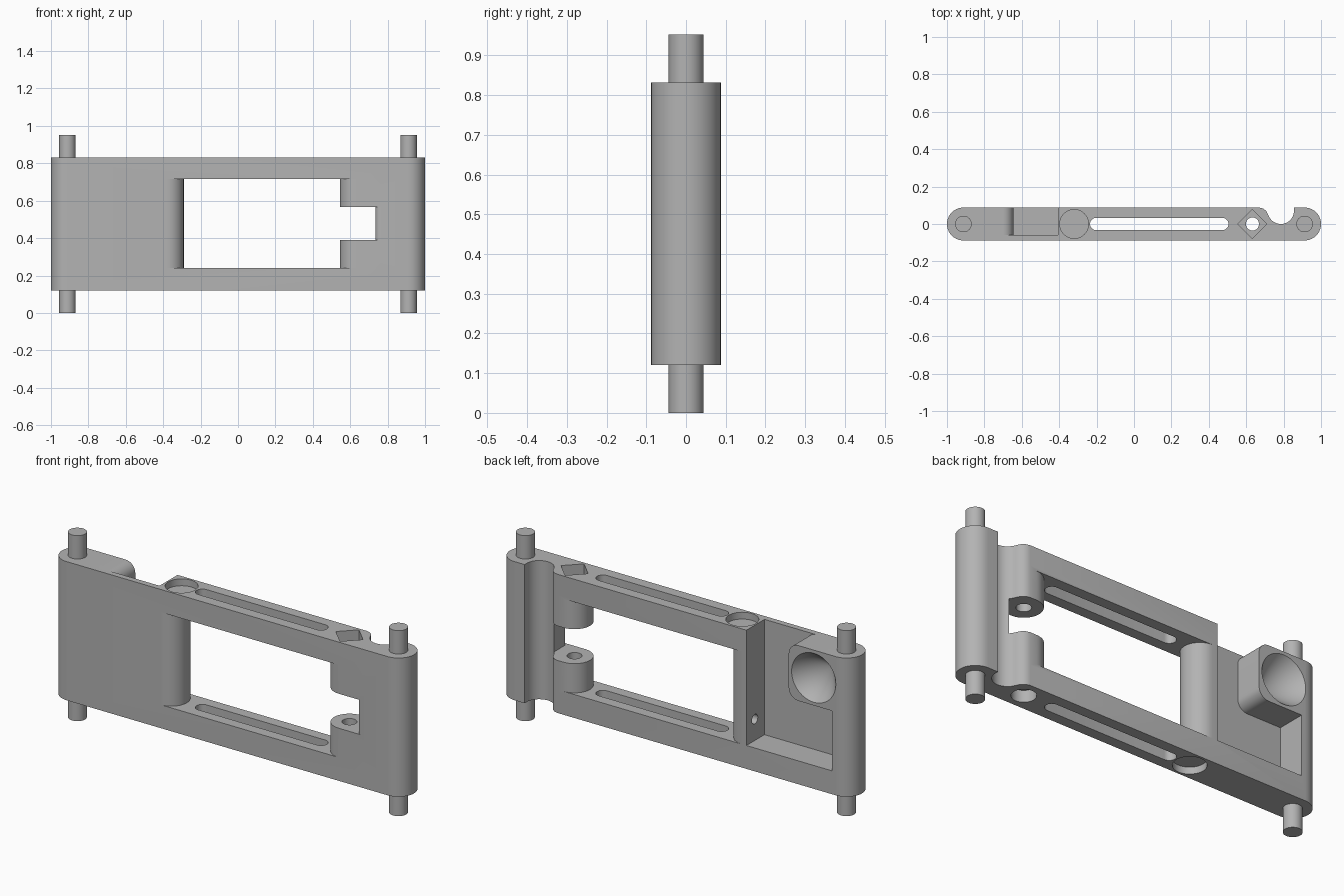
import bpy, bmesh
from math import sin, cos, radians
from mathutils import Matrix

if "Cube" in bpy.data.objects:
    bpy.data.objects.remove(bpy.data.objects["Cube"], do_unlink=True)

grey = bpy.data.materials.new("plain grey")
grey.use_nodes = True
colour = (0.45, 0.45, 0.45, 1)
grey.diffuse_color = colour
grey.node_tree.nodes["Principled BSDF"].inputs["Base Color"].default_value = colour

BOTTOM, TOP, HALF = 0.12, 0.832, 0.088   # link body height range and half thickness
WIN_LOW, WIN_HIGH = 0.24, 0.715
NUT_X, MAGNET_X, PIN_X, POST_X = 0.633, -0.32, 0.912, -0.378


def arc(cx, cy, r, start, end, steps=20):
    angles = [radians(start + (end - start) * i / steps) for i in range(steps + 1)]
    return [(cx + r * cos(a), cy + r * sin(a)) for a in angles]


def prism(name, outline, low, high, axis="z"):
    """Extrude an outline along z (outline in x, y) or along y (outline in x, z)."""
    bm = bmesh.new()
    place = (lambda u, v: (u, v, low)) if axis == "z" else (lambda u, v: (u, low, v))
    face = bm.faces.new([bm.verts.new(place(u, v)) for u, v in outline])
    new = bmesh.ops.extrude_face_region(bm, geom=[face])["geom"]
    d = high - low
    move = (0, 0, d) if axis == "z" else (0, d, 0)
    bmesh.ops.translate(bm, vec=move, verts=[v for v in new if isinstance(v, bmesh.types.BMVert)])
    bmesh.ops.remove_doubles(bm, verts=bm.verts, dist=0.0001)
    bmesh.ops.recalc_face_normals(bm, faces=bm.faces)
    return finish(name, bm)


def cone(name, r1, r2, depth, matrix):
    bm = bmesh.new()
    bmesh.ops.create_cone(bm, cap_ends=True, segments=48, radius1=r1, radius2=r2,
                          depth=depth, matrix=matrix)
    return finish(name, bm)


def finish(name, bm):
    mesh = bpy.data.meshes.new(name)
    bm.to_mesh(mesh)
    bm.free()
    mesh.materials.append(grey)
    ob = bpy.data.objects.new(name, mesh)
    bpy.context.collection.objects.link(ob)
    return ob


def disc(name, x, r, low, high):
    return prism(name, arc(x, 0, r, 0, 360, 40)[:-1], low, high)


def smooth(ob):
    bpy.ops.object.select_all(action="DESELECT")
    ob.select_set(True)
    bpy.context.view_layer.objects.active = ob
    bpy.ops.object.shade_smooth_by_angle(angle=radians(30))


# Link body with rounded ends
link = prism("link_body", arc(PIN_X, 0, HALF, -90, 90) + arc(-PIN_X, 0, HALF, 90, 270),
             BOTTOM, TOP)
cutters = []

# Window between the rounded post and the two bosses
outline = ([(POST_X, -0.12)] + arc(POST_X, 0, HALF, -90, 90) + [(POST_X, 0.12), (NUT_X, 0.12)]
           + arc(NUT_X, 0, HALF, 90, 270) + [(NUT_X, -0.12)])
cutters.append(prism("window_cutter", outline, WIN_LOW, WIN_HIGH))

# Gap between the bosses, with a rounded inner end
outline = [(0.5, -0.12), (0.762, -0.12)] + arc(0.762, -0.061, 0.027, 270, 180, 8)
outline += [(0.735, 0.12), (0.5, 0.12)]
cutters.append(prism("gap_cutter", outline, 0.39, 0.567))

# Snap groove along the back
outline = [(0.67, 0.12), (0.67, HALF), (0.69, 0.083), (0.708, 0.069)]
outline += arc(0.785, 0.07, 0.07, 200, 360) + [(0.855, 0.12)]
cutters.append(prism("groove_cutter", outline, 0, 1))

# Back pocket that leaves a rounded block standing
outline = [(-0.405, WIN_LOW), (-0.405, 0.95), (-0.70, 0.95)]
outline += arc(-0.70, TOP - 0.055, 0.055, 90, 0, 10) + arc(-0.70, 0.603, 0.055, 0, -90, 10)
outline += [(-0.89, 0.548), (-0.89, WIN_LOW)]
cutters.append(prism("pocket_cutter", outline, -0.058, 0.12, "y"))

# Conical socket in the block
turn = Matrix.Rotation(radians(-90), 4, "X")
cutters.append(cone("socket_cutter", 0.0, 0.13, 0.15,
                    Matrix.Translation((-0.787, 0.018, 0.69)) @ turn))

# Small blind hole in the post
cutters.append(cone("post_hole_cutter", 0.024, 0.024, 0.12,
                    Matrix.Translation((-0.405, 0.02, 0.35)) @ Matrix.Rotation(radians(90), 4, "Y")))

# Long slots, round recesses, bolt hole, nut recess and bolt head recess
slot = arc(0.472, 0, 0.033, -90, 90, 12) + arc(-0.202, 0, 0.033, 90, 270, 12)
cutters.append(prism("slot_cutter", slot, 0, 1))
cutters.append(disc("top_recess_cutter", MAGNET_X, 0.077, TOP - 0.035, 1))
cutters.append(disc("bottom_recess_cutter", MAGNET_X, 0.077, 0, BOTTOM + 0.035))
cutters.append(disc("bolt_hole_cutter", NUT_X, 0.035, 0, 1))
cutters.append(disc("bolt_head_cutter", NUT_X, 0.057, 0, BOTTOM + 0.06))
cutters.append(prism("nut_cutter", arc(NUT_X, 0, 0.077, 0, 360, 4)[:-1], TOP - 0.06, 1))

bpy.context.view_layer.objects.active = link
for cutter in cutters:
    cutter.hide_render = True
    mod = link.modifiers.new(cutter.name, "BOOLEAN")
    mod.operation, mod.solver, mod.object = "DIFFERENCE", "EXACT", cutter
    bpy.ops.object.modifier_apply(modifier=mod.name)
for cutter in cutters:
    bpy.data.objects.remove(cutter, do_unlink=True)
smooth(link)

# Hinge pins at the four corners
for side, x in (("left", PIN_X), ("right", -PIN_X)):
    for level, low, high in (("lower", 0, BOTTOM + 0.01), ("upper", TOP - 0.01, 0.952)):
        smooth(disc(f"{side}_{level}_pin", x, 0.044, low, high))
